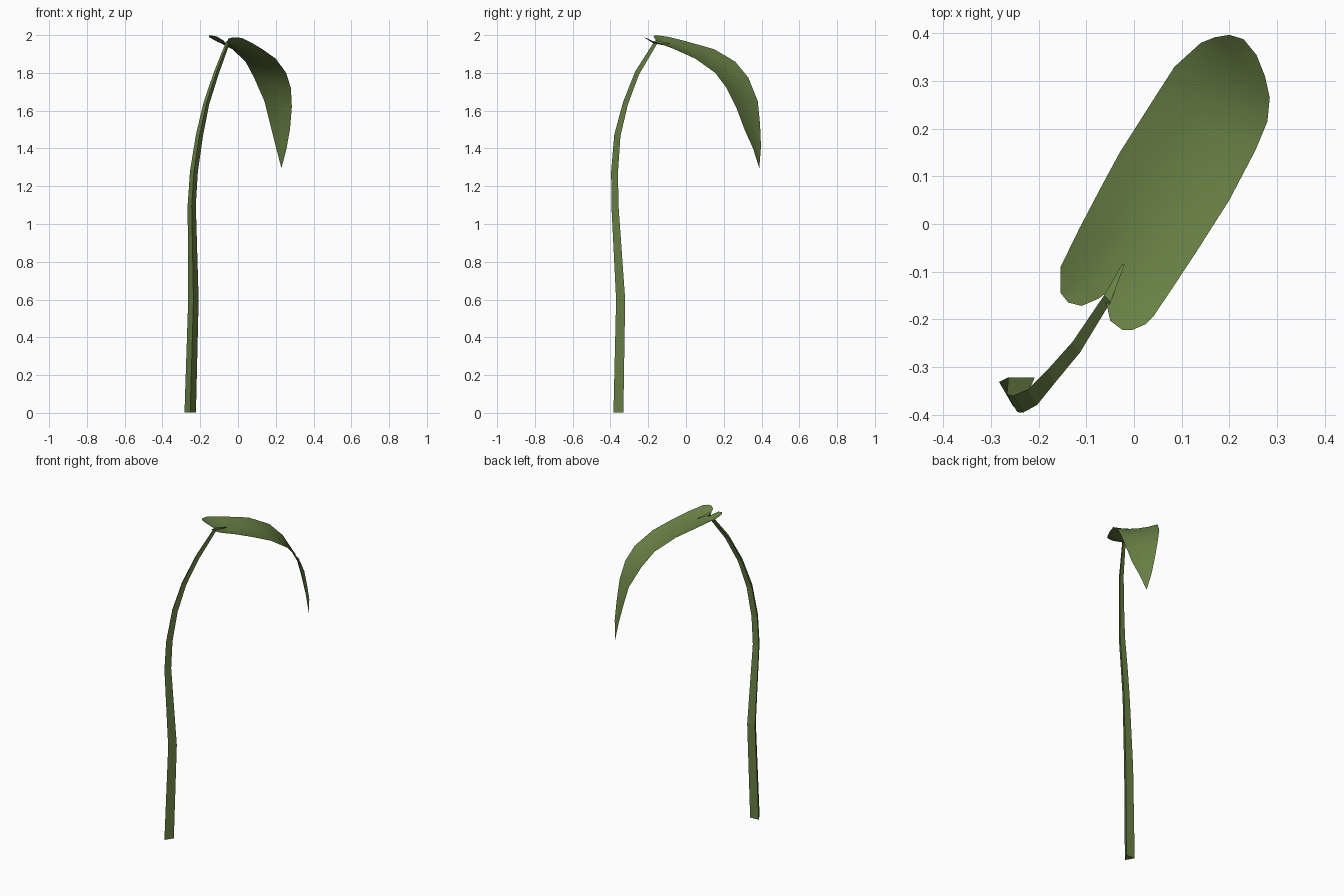
import bpy
import bmesh
from mathutils import Vector, Quaternion
from math import tau

cube = bpy.data.objects.get("Cube")
if cube:
    bpy.data.objects.remove(cube, do_unlink=True)

green = bpy.data.materials.new("leaf_green")
green.use_nodes = True
COLOUR = (0.14, 0.22, 0.06, 1)
green.diffuse_color = COLOUR
bsdf = green.node_tree.nodes["Principled BSDF"]
bsdf.inputs["Base Color"].default_value = COLOUR
bsdf.inputs["Roughness"].default_value = 0.8


def finish(bm, name, smooth):
    mesh = bpy.data.meshes.new(name)
    for f in bm.faces:
        f.smooth = smooth
    bm.to_mesh(mesh)
    bm.free()
    mesh.materials.append(green)
    obj = bpy.data.objects.new(name, mesh)
    bpy.context.collection.objects.link(obj)
    return obj


# Stem: tapering three-sided tube along a bent path (x, y, z, radius)
PATH = [
    (-0.253, -0.349, 0.002, 0.035), (-0.236, -0.338, 0.6, 0.032),
    (-0.245, -0.370, 1.1, 0.025), (-0.233, -0.372, 1.28, 0.024),
    (-0.204, -0.358, 1.47, 0.022), (-0.167, -0.316, 1.64, 0.018),
    (-0.115, -0.255, 1.8, 0.016), (-0.052, -0.155, 1.965, 0.012),
    (-0.022, -0.085, 1.955, 0.003),
]
bm = bmesh.new()
points = [Vector(p[:3]) for p in PATH]
outward = Vector((0, -1, 0))
rings = []
for i, p in enumerate(points):
    tangent = (points[min(i + 1, len(points) - 1)] - points[max(i - 1, 0)]).normalized()
    outward = (outward - tangent * outward.dot(tangent)).normalized()
    rings.append([bm.verts.new(p + PATH[i][3] * (Quaternion(tangent, tau * k / 3) @ outward))
                  for k in range(3)])
for a, b in zip(rings, rings[1:]):
    for k in range(3):
        n = (k + 1) % 3
        bm.faces.new((a[k], a[n], b[n], b[k]))
bm.faces.new(rings[0][::-1])
bm.faces.new(rings[-1])
finish(bm, "stem", False)

# Leaf: drooping sheet spanned between its two edges, dipping along the midrib
LEFT = [(-0.154, -0.09, 1.99), (-0.115, -0.01, 1.97), (-0.072, 0.072, 1.947),
        (-0.03, 0.15, 1.925), (0.04, 0.26, 1.86), (0.085, 0.33, 1.775),
        (0.14, 0.38, 1.65), (0.17, 0.392, 1.53), (0.20, 0.397, 1.41)]
RIGHT = [(0.04, -0.195, 1.975), (0.075, -0.143, 1.958), (0.13, -0.06, 1.925),
         (0.2, 0.05, 1.875), (0.255, 0.155, 1.80), (0.28, 0.215, 1.72),
         (0.285, 0.265, 1.62), (0.275, 0.31, 1.5), (0.257, 0.355, 1.4)]
SAG = [0.03, 0.022, 0.016, 0.014, 0.012, 0.01, 0.008, 0.006, 0.003]
TIP = (0.23, 0.388, 1.295)
COLS = 4

bm = bmesh.new()
mids = [(Vector(a) + Vector(b)) / 2 for a, b in zip(LEFT, RIGHT)] + [Vector(TIP)]
rows = []
for i, (a, b) in enumerate(zip(LEFT, RIGHT)):
    a, b = Vector(a), Vector(b)
    normal = (b - a).cross(mids[i + 1] - mids[max(i - 1, 0)]).normalized()
    row = []
    for k in range(COLS + 1):
        u = 2 * k / COLS - 1
        row.append(bm.verts.new(a.lerp(b, k / COLS) - normal * SAG[i] * (1 - u * u)))
    rows.append(row)
for a, b in zip(rows, rows[1:]):
    for k in range(COLS):
        bm.faces.new((a[k], a[k + 1], b[k + 1], b[k]))
tip = bm.verts.new(TIP)
for k in range(COLS):
    bm.faces.new((rows[-1][k], rows[-1][k + 1], tip))

# Two rounded lobes either side of the stem notch
LOBE_LEFT = [(-0.154, -0.145, 1.998), (-0.138, -0.165, 1.998),
             (-0.11, -0.172, 1.992), (-0.075, -0.157, 1.97)]
LOBE_RIGHT = [(-0.05, -0.203, 1.982), (-0.025, -0.222, 1.988),
              (-0.003, -0.222, 1.988), (0.025, -0.21, 1.983)]
half = COLS // 2
for lobe, base in ((LOBE_LEFT, rows[0][:half + 1]), (LOBE_RIGHT, rows[0][half:])):
    bm.faces.new([bm.verts.new(p) for p in lobe] + base[::-1])
bmesh.ops.triangulate(bm, faces=[f for f in bm.faces if len(f.verts) > 4])
bmesh.ops.recalc_face_normals(bm, faces=bm.faces)
if sum(f.normal.z for f in bm.faces) < 0:
    bmesh.ops.reverse_faces(bm, faces=bm.faces)
finish(bm, "leaf", True)
